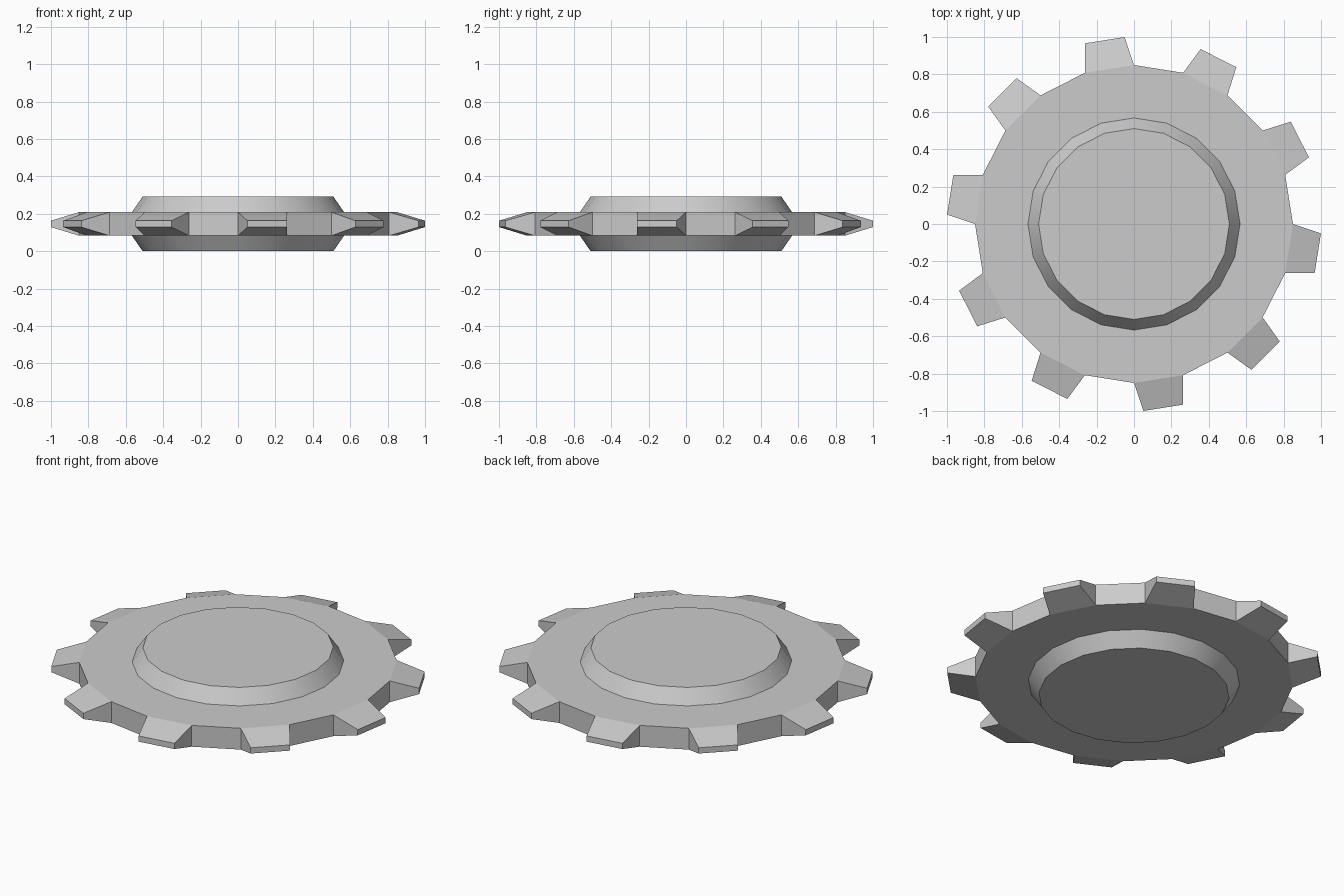
import bpy, bmesh
from math import sin, cos, radians
from mathutils import Vector

if "Cube" in bpy.data.objects:
    bpy.data.objects.remove(bpy.data.objects["Cube"])

SIDES = 20
MID = 0.146          # mid-plane height
TIP_HALF = 0.017     # half thickness of a tooth tip
TIP_RADIUS = 0.995   # distance of tooth tip face from the axis
TIP_WIDTH = 0.107    # half width of a tooth tip

bm = bmesh.new()


def ring(radius, z):
    return [bm.verts.new((radius * cos(radians(18 * i)), radius * sin(radians(18 * i)), z))
            for i in range(SIDES)]


# hub and disc profile, bottom centre to top centre: (radius, height)
profile = [(0.51, 0.0), (0.567, 0.083), (0.85, 0.083),
           (0.85, 0.209), (0.567, 0.209), (0.51, 0.292)]
rings = [ring(r, z) for r, z in profile]
bm.faces.new(rings[0][::-1])
bm.faces.new(rings[-1])

for n, (lo, hi) in enumerate(zip(rings, rings[1:])):
    for i in range(SIDES):
        j = (i + 1) % SIDES
        if n == 2 and i % 2 == 1:
            # tapered tooth on every second rim facet
            a = radians(18 * i + 9)
            out = Vector((cos(a), sin(a), 0)) * TIP_RADIUS
            side = Vector((-sin(a), cos(a), 0)) * TIP_WIDTH
            root = [lo[i], lo[j], hi[j], hi[i]]
            tip = [bm.verts.new(out + side * s + Vector((0, 0, MID + TIP_HALF * t)))
                   for s, t in ((-1, -1), (1, -1), (1, 1), (-1, 1))]
            for k in range(4):
                m = (k + 1) % 4
                bm.faces.new((root[k], root[m], tip[m], tip[k]))
            bm.faces.new(tip)
        else:
            face = bm.faces.new((lo[i], lo[j], hi[j], hi[i]))
            face.smooth = n in (0, 4)   # only the hub bevels are smooth

bmesh.ops.recalc_face_normals(bm, faces=bm.faces[:])
for e in bm.edges:
    e.smooth = all(f.smooth for f in e.link_faces)

mesh = bpy.data.meshes.new("gear_wheel")
bm.to_mesh(mesh)
bm.free()
gear = bpy.data.objects.new("gear_wheel", mesh)
bpy.context.collection.objects.link(gear)
